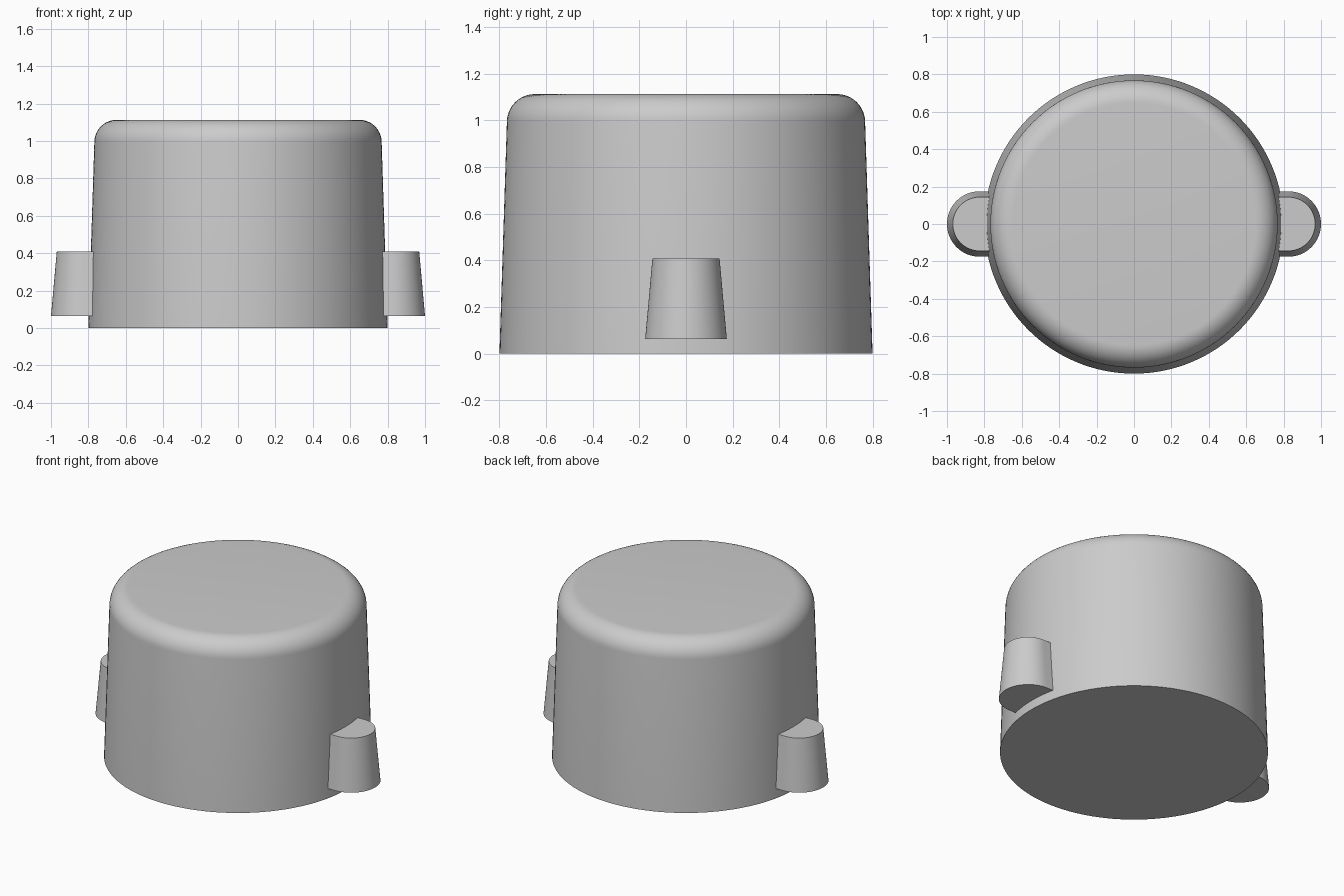
import bpy
import bmesh
from math import sin, cos, pi, radians

cube = bpy.data.objects.get("Cube")
if cube:
    bpy.data.objects.remove(cube, do_unlink=True)

grey = bpy.data.materials.new("plain grey")
grey.use_nodes = True
grey.diffuse_color = (0.6, 0.6, 0.6, 1)
grey.node_tree.nodes["Principled BSDF"].inputs["Base Color"].default_value = (0.6, 0.6, 0.6, 1)


def loft(name, rings):
    """Skin a stack of equal-length closed rings and cap both ends."""
    bm = bmesh.new()
    loops = [[bm.verts.new(p) for p in ring] for ring in rings]
    n = len(loops[0])
    for low, high in zip(loops, loops[1:]):
        for i in range(n):
            j = (i + 1) % n
            bm.faces.new((low[i], low[j], high[j], high[i]))
    bm.faces.new(loops[0][::-1])
    bm.faces.new(loops[-1])
    bmesh.ops.recalc_face_normals(bm, faces=bm.faces)
    mesh = bpy.data.meshes.new(name)
    bm.to_mesh(mesh)
    bm.free()
    mesh.materials.append(grey)
    obj = bpy.data.objects.new(name, mesh)
    bpy.context.collection.objects.link(obj)
    bpy.ops.object.select_all(action='DESELECT')
    obj.select_set(True)
    bpy.context.view_layer.objects.active = obj
    bpy.ops.object.shade_smooth_by_angle(angle=radians(30))
    return obj


def circle(r, z, n=128):
    return [(r * cos(2 * pi * i / n), r * sin(2 * pi * i / n), z) for i in range(n)]


# Drafted round body with a rounded upper rim
height, fillet, draft = 1.113, 0.12, radians(1.75)
core = 0.648
steps = 12
profile = [(0.8, 0)]
for k in range(steps + 1):
    a = draft + (pi / 2 - draft) * k / steps
    profile.append((core + fillet * cos(a), height - fillet + fillet * sin(a)))
loft("body", [circle(r, z) for r, z in profile])


# Tapered half-round lugs on both sides, rooted inside the body
def lug_outline(side, r, z, n=32):
    arc = [(0.825 + r * cos(a), r * sin(a))
           for a in (-pi / 2 + pi * i / n for i in range(n + 1))]
    outline = [(0.7, -r)] + arc + [(0.7, r)]
    return [(side * x, y, z) for x, y in outline]


for name, side in (("left_lug", 1), ("right_lug", -1)):
    loft(name, [lug_outline(side, 0.175, 0.063), lug_outline(side, 0.144, 0.408)])
